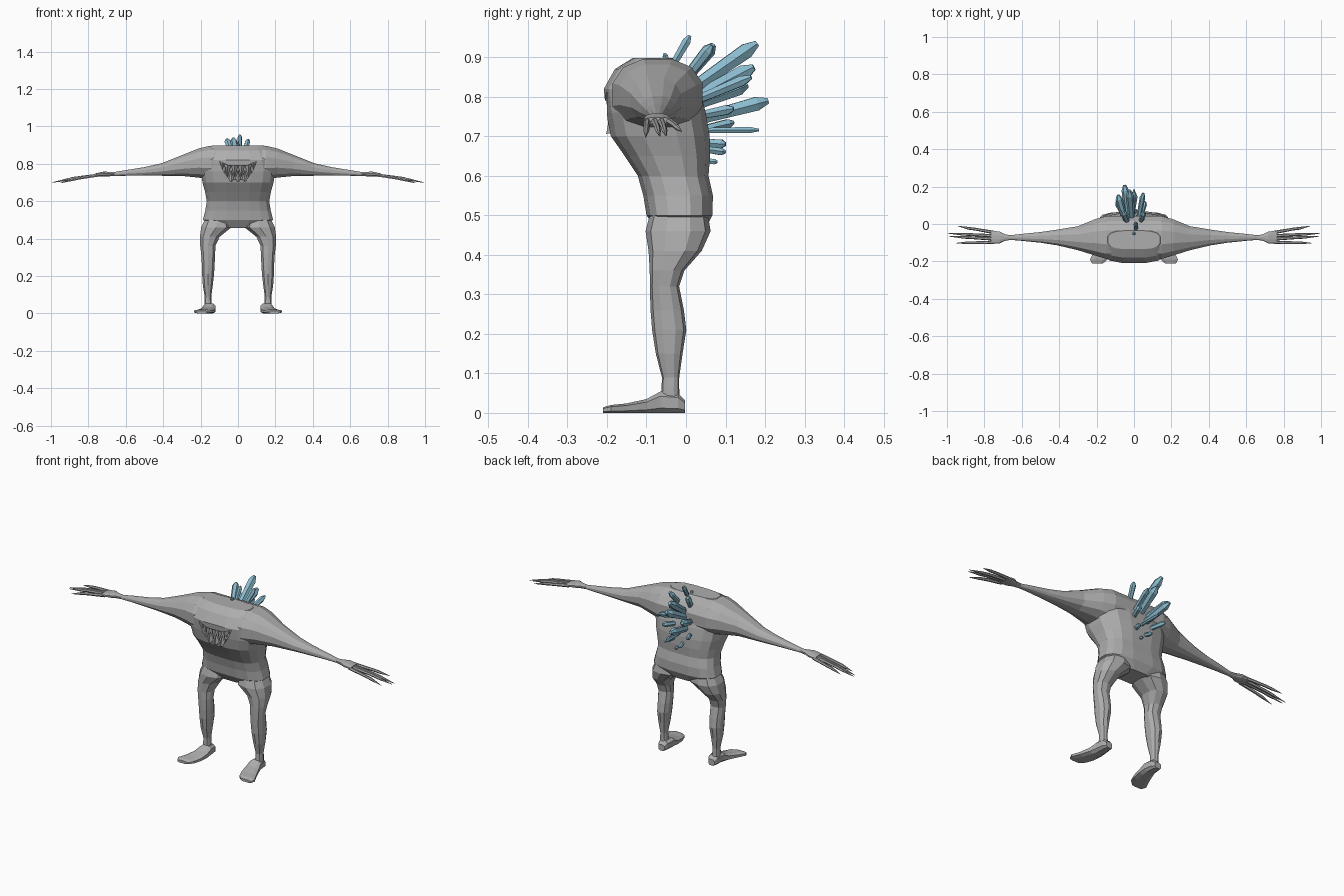
import bpy, bmesh, math
from mathutils import Vector


def material(name, rgb):
    m = bpy.data.materials.new(name)
    m.diffuse_color = (*rgb, 1)
    return m


SKIN = material("grey_skin", (0.42, 0.42, 0.42))
CRYSTAL = material("pale_blue_crystal", (0.26, 0.50, 0.62))


def make_object(name, rings, mat):
    """Skin a list of equal-length point rings into a closed, flat-shaded mesh."""
    bm = bmesh.new()
    loops = [[bm.verts.new(p) for p in ring] for ring in rings]
    n = len(loops[0])
    for a, b in zip(loops, loops[1:]):
        for i in range(n):
            j = (i + 1) % n
            bm.faces.new((a[i], a[j], b[j], b[i]))
    bm.faces.new(loops[0])
    bm.faces.new(loops[-1])
    bmesh.ops.recalc_face_normals(bm, faces=bm.faces)
    me = bpy.data.meshes.new(name)
    bm.to_mesh(me)
    bm.free()
    me.materials.append(mat)
    ob = bpy.data.objects.new(name, me)
    bpy.context.collection.objects.link(ob)
    return ob


def section(sides, power):
    """Rounded-box cross-section that exactly fills -1..1 both ways."""
    pts = []
    for i in range(sides):
        a = 2 * math.pi * (i + 0.5) / sides
        c, s = math.cos(a), math.sin(a)
        pts.append((math.copysign(abs(c) ** (2 / power), c),
                    math.copysign(abs(s) ** (2 / power), s)))
    m = max(abs(p[0]) for p in pts)
    return [(u / m, v / m) for u, v in pts]


def loft(name, axis, stations, sides, power, side=1):
    """Stations are (position on axis, min u, max u, min v, max v)."""
    rings = []
    for t, u0, u1, v0, v1 in stations:
        ring = []
        for u, v in section(sides, power):
            p = [(u0 + u1 + u * (u1 - u0)) / 2, (v0 + v1 + v * (v1 - v0)) / 2]
            p.insert(axis, t)
            ring.append((p[0] * side, p[1], p[2]))
        rings.append(ring)
    return make_object(name, rings, SKIN)


def tube(name, points, radii, sides, mat):
    """Straight-ish tapered tube through the given points."""
    points = [Vector(p) for p in points]
    q = (points[-1] - points[0]).to_track_quat('Z', 'Y')
    rings = [[p + q @ Vector((r * math.cos(2 * math.pi * i / sides),
                              r * math.sin(2 * math.pi * i / sides), 0))
              for i in range(sides)] for p, r in zip(points, radii)]
    return make_object(name, rings, mat)


# Torso: z, half width, front y, back y
torso = [(0.457, 0.10, -0.07, 0.045), (0.50, 0.188, -0.10, 0.067),
         (0.55, 0.175, -0.108, 0.068), (0.60, 0.167, -0.122, 0.057),
         (0.65, 0.176, -0.155, 0.061), (0.70, 0.19, -0.19, 0.06),
         (0.76, 0.20, -0.202, 0.05), (0.82, 0.19, -0.208, 0.033),
         (0.87, 0.165, -0.18, 0.0), (0.898, 0.14, -0.135, -0.035)]
body = loft("body", 2, [(z, -w, w, f, b) for z, w, f, b in torso], 16, 3)

# Shoulders, arms and palms: x, front y, back y, bottom z, top z
arm = [(0.15, -0.186, 0.042, 0.715, 0.896), (0.21, -0.168, 0.025, 0.726, 0.882),
       (0.30, -0.14, -0.012, 0.735, 0.846), (0.41, -0.114, -0.03, 0.736, 0.802),
       (0.50, -0.10, -0.043, 0.736, 0.782), (0.60, -0.09, -0.053, 0.736, 0.766),
       (0.66, -0.085, -0.060, 0.735, 0.756), (0.69, -0.09, -0.055, 0.733, 0.757),
       (0.72, -0.105, -0.040, 0.732, 0.758), (0.765, -0.106, -0.036, 0.730, 0.748)]
arms = [(-s[0], *s[1:]) for s in reversed(arm)] + arm
parts = [loft("arms", 0, arms, 12, 2.3)]

# Legs: z, inner x, outer x, front y, back y
leg = [(0.515, 0.05, 0.17, -0.085, 0.05), (0.46, 0.035, 0.197, -0.099, 0.059),
       (0.41, 0.098, 0.204, -0.092, 0.037), (0.36, 0.121, 0.202, -0.09, -0.006),
       (0.32, 0.122, 0.197, -0.09, -0.019), (0.26, 0.125, 0.193, -0.088, -0.007),
       (0.21, 0.128, 0.192, -0.084, -0.001), (0.15, 0.135, 0.188, -0.075, -0.01),
       (0.09, 0.143, 0.178, -0.06, -0.018), (0.06, 0.142, 0.179, -0.061, -0.018),
       (0.02, 0.138, 0.178, -0.065, -0.015)]
# Feet, splayed outwards: y, inner x, outer x, bottom z, top z
foot = [(-0.003, 0.135, 0.172, 0.0, 0.033), (-0.02, 0.126, 0.18, 0.0, 0.05),
        (-0.065, 0.12, 0.185, 0.0, 0.054), (-0.10, 0.12, 0.196, 0.0, 0.035),
        (-0.15, 0.127, 0.216, 0.0, 0.024), (-0.19, 0.142, 0.235, 0.0, 0.02),
        (-0.21, 0.165, 0.225, 0.0, 0.014)]
for side in (1, -1):
    parts.append(loft("leg", 2, leg, 10, 2.4, side))
    parts.append(loft("foot", 1, foot, 8, 3, side))

# Grinning mouth opening
half = [(0.045, 0.715), (0.075, 0.755), (0.10, 0.812), (0.045, 0.79)]
outline = half + [(-x, z) for x, z in reversed(half)]
mouth = make_object("mouth_cutter", [[(x, y, z) for x, z in outline]
                                     for y in (-0.3, -0.162)], SKIN)

# Merge body parts into one skin, then cut the mouth
for p, op in [(p, 'UNION') for p in parts] + [(mouth, 'DIFFERENCE')]:
    mod = body.modifiers.new(p.name, 'BOOLEAN')
    mod.object, mod.operation, mod.solver = p, op, 'EXACT'
    p.hide_render = True
bpy.context.view_layer.update()
merged = bpy.data.meshes.new_from_object(
    body.evaluated_get(bpy.context.evaluated_depsgraph_get()))
body.modifiers.clear()
body.data = merged
for p in parts + [mouth]:
    bpy.data.objects.remove(p)

# Teeth: x, base z, tip z, radius
teeth = [(x, 0.797, 0.73, 0.02) for x in (-0.055, -0.018, 0.018, 0.055)]
teeth += [(x, 0.708, 0.765, 0.018) for x in (-0.036, 0.0, 0.036)]
teeth += [(x, 0.807, 0.768, 0.011) for x in (-0.083, 0.083)]
teeth += [(x, 0.735, 0.78, 0.012) for x in (-0.066, 0.066)]
for x, z0, z1, r in teeth:
    tube("tooth", [(x, -0.184, z0), (x, -0.19, z1)], (r, 0.001), 4, SKIN)

# Long clawed fingers: base y, tip x, tip y, tip z
for side in (1, -1):
    for y0, x1, y1, z1 in [(-0.045, 0.94, -0.011, 0.712), (-0.063, 0.995, -0.05, 0.70),
                           (-0.08, 0.99, -0.066, 0.70), (-0.098, 0.95, -0.102, 0.697)]:
        ym, xm = (y0 + y1) / 2, (0.75 + x1) / 2
        tube("finger", [(side * 0.75, y0, 0.739), (side * xm, ym, z1 * 0.4 + 0.739 * 0.6),
                        (side * (xm + 0.04), ym * 0.7 + y1 * 0.3, z1 * 0.6 + 0.739 * 0.4),
                        (side * x1, y1, z1)],
             (0.009, 0.0075, 0.0075, 0.001), 6, SKIN)

# Crystals fanning out of the back: base point, tip point, radius
crystals = [
    ((0.01, -0.045, 0.86), (0.01, 0.01, 0.955), 0.012),
    ((0.0, -0.04, 0.87), (0.0, -0.055, 0.91), 0.008),
    ((0.03, -0.005, 0.84), (0.055, 0.065, 0.93), 0.015),
    ((-0.03, -0.005, 0.84), (-0.06, 0.07, 0.932), 0.018),
    ((-0.01, 0.0, 0.81), (-0.025, 0.18, 0.935), 0.022),
    ((-0.02, 0.01, 0.79), (0.0, 0.172, 0.875), 0.022),
    ((-0.045, 0.01, 0.775), (-0.085, 0.155, 0.83), 0.020),
    ((0.02, 0.01, 0.785), (0.05, 0.165, 0.85), 0.015),
    ((-0.03, 0.02, 0.74), (-0.05, 0.208, 0.79), 0.020),
    ((0.03, 0.02, 0.75), (0.06, 0.12, 0.77), 0.014),
    ((0.0, 0.03, 0.715), (0.0, 0.185, 0.716), 0.009),
    ((-0.05, 0.03, 0.715), (-0.095, 0.12, 0.735), 0.013),
    ((0.025, 0.03, 0.685), (0.05, 0.10, 0.68), 0.013),
    ((-0.015, 0.03, 0.67), (-0.03, 0.10, 0.66), 0.011),
    ((0.01, 0.03, 0.64), (0.01, 0.08, 0.635), 0.008)]
for a, b, r in crystals:
    a, b = Vector(a), Vector(b)
    tube("crystal", [a, a.lerp(b, 0.85), b], (r * 0.75, r, r * 0.4), 6, CRYSTAL)
